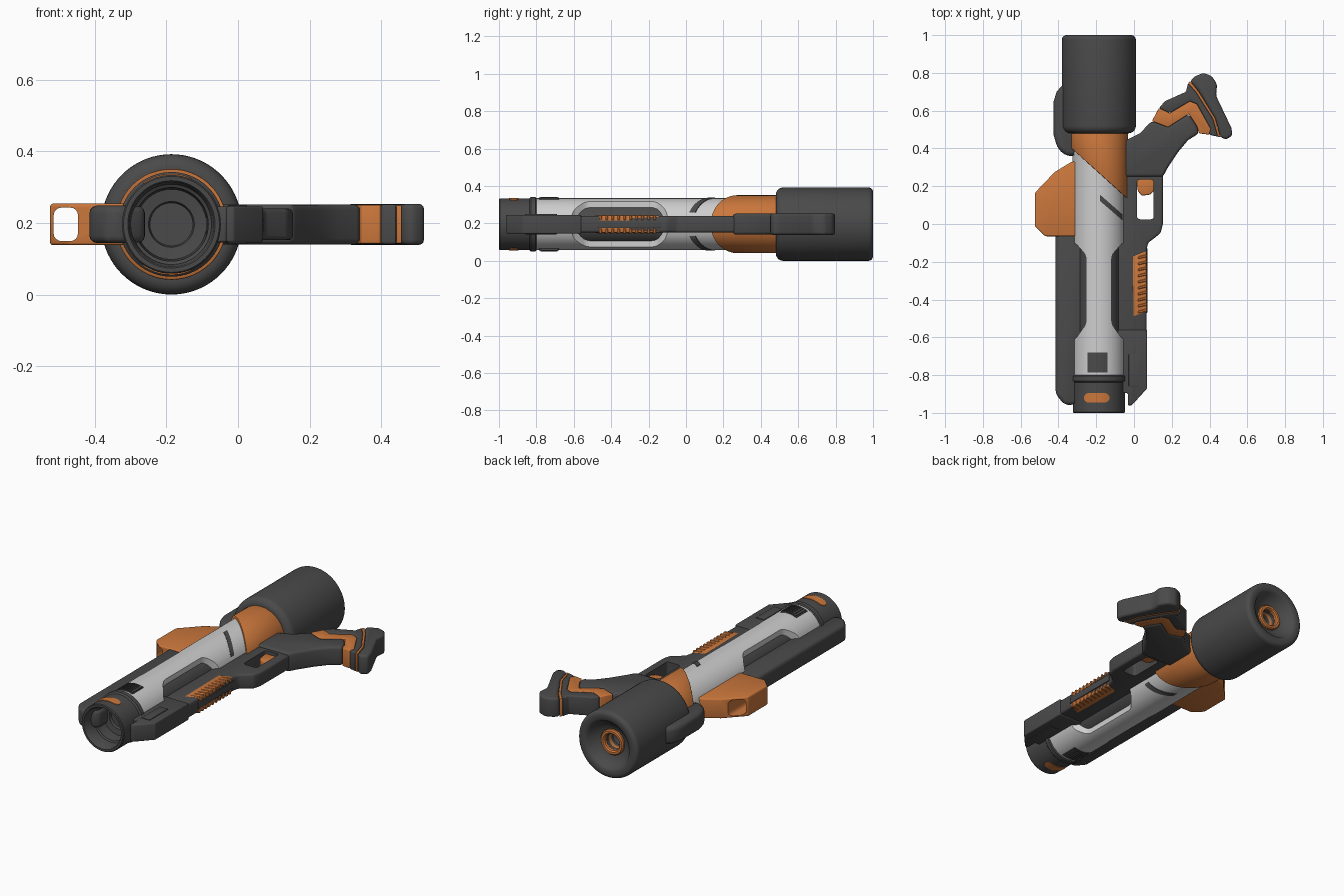
import bpy, bmesh, math
from mathutils import Vector

if "Cube" in bpy.data.objects:
    bpy.data.objects.remove(bpy.data.objects["Cube"])

CX, CZ = -0.186, 0.196          # barrel axis


def material(name, rgb):
    m = bpy.data.materials.new(name)
    m.diffuse_color = (*rgb, 1)
    m.use_nodes = True
    m.node_tree.nodes["Principled BSDF"].inputs["Base Color"].default_value = m.diffuse_color
    return m


DARK = material("dark grey", (0.068, 0.068, 0.068))
ORANGE = material("orange", (0.60, 0.185, 0.045))
WHITE = material("light grey", (0.62, 0.62, 0.62))


def activate(ob):
    bpy.ops.object.select_all(action='DESELECT')
    ob.select_set(True)
    bpy.context.view_layer.objects.active = ob


def finish(name, bm, mat, bevel=0.0, segs=3):
    bmesh.ops.remove_doubles(bm, verts=bm.verts, dist=1e-5)
    bmesh.ops.recalc_face_normals(bm, faces=bm.faces)
    me = bpy.data.meshes.new(name)
    bm.to_mesh(me)
    bm.free()
    ob = bpy.data.objects.new(name, me)
    bpy.context.collection.objects.link(ob)
    me.materials.append(mat)
    activate(ob)
    if bevel:
        b = ob.modifiers.new("bevel", 'BEVEL')
        b.width, b.segments, b.limit_method = bevel, segs, 'ANGLE'
        b.angle_limit = math.radians(25)
        bpy.ops.object.modifier_apply(modifier="bevel")
    bpy.ops.object.shade_smooth_by_angle(angle=math.radians(35))
    return ob


def prism(name, pts, half, mat, bevel=0.0, z=CZ, segs=3):
    """Top-view outline extruded up and down from height z."""
    bm = bmesh.new()
    f = bm.faces.new([bm.verts.new((x, y, z - half)) for x, y in pts])
    ext = bmesh.ops.extrude_face_region(bm, geom=[f])
    verts = [v for v in ext['geom'] if isinstance(v, bmesh.types.BMVert)]
    bmesh.ops.translate(bm, verts=verts, vec=(0, 0, 2 * half))
    return finish(name, bm, mat, bevel, segs)


def rect(x0, x1, y0, y1):
    return [(x0, y0), (x1, y0), (x1, y1), (x0, y1)]


def lathe_mesh(profile, n=72):
    bm = bmesh.new()
    rings = [[bm.verts.new((CX + r * math.cos(2 * math.pi * i / n), y,
                            CZ + r * math.sin(2 * math.pi * i / n)))
              for i in range(n)] for r, y in profile]
    for a, b in zip(rings, rings[1:]):
        for i in range(n):
            j = (i + 1) % n
            bm.faces.new((a[i], a[j], b[j], b[i]))
    bmesh.ops.remove_doubles(bm, verts=bm.verts, dist=1e-5)
    return bm


def lathe(name, profile, mat):
    return finish(name, lathe_mesh(profile), mat)


def cut(ob, cutter):
    m = ob.modifiers.new("cut", 'BOOLEAN')
    m.operation, m.object, m.solver = 'DIFFERENCE', cutter, 'EXACT'
    activate(ob)
    bpy.ops.object.modifier_apply(modifier="cut")
    bpy.data.objects.remove(cutter)
    activate(ob)
    bpy.ops.object.shade_smooth_by_angle(angle=math.radians(35))


def wrap(name, q, r, mat, rounded=False, n=14):
    """Thin plate given by a top-view quad, laid on the barrel, above and below."""
    for side, sgn in (("top", 1), ("bottom", -1)):
        bm = bmesh.new()
        q0, q1, q2, q3 = [Vector(p) for p in q]
        rows = []
        for i in range(n + 1):
            u = i / n
            a, b = q0.lerp(q1, u), q3.lerp(q2, u)
            k = 1.0
            if rounded:
                e = max(0, (abs(2 * u - 1) - 0.65) / 0.35)
                k = max(0.3, math.sqrt(1 - e * e))
            mid = (a + b) / 2
            row = []
            for p in (mid + (a - mid) * k, mid + (b - mid) * k):
                h = math.sqrt(max(0, r * r - (p.x - CX) ** 2))
                row.append([bm.verts.new((p.x, p.y, CZ + sgn * (h - d))) for d in (0, 0.009)])
            rows.append(row)
        for (a, b), (c, d) in zip(rows, rows[1:]):
            for f in ((a[0], b[0], d[0], c[0]), (a[1], b[1], d[1], c[1]),
                      (a[0], a[1], c[1], c[0]), (b[0], b[1], d[1], d[0])):
                bm.faces.new(f)
        for a, b in (rows[0], rows[-1]):
            bm.faces.new((a[0], a[1], b[1], b[0]))
        finish(f"{name}_{side}", bm, mat)


# Barrel shell with long side openings over a dark inner tube
barrel = lathe("barrel_shell", [(0, -0.82), (0.139, -0.82), (0.139, 0.45), (0, 0.45)], WHITE)
for s in (-1, 1):
    pts = [(0.068, -0.165), (0.068, -0.53), (0.125, -0.61), (0.2, -0.63),
           (0.2, -0.08), (0.125, -0.10)]
    cut(barrel, prism("side_cutter", [(CX + s * x, y) for x, y in pts], 0.3, WHITE, 0.018))
lathe("inner_tube", [(0, -0.7), (0.112, -0.7), (0.112, 0.0), (0, 0.0)], DARK)

# Muzzle with lip and stepped bore
lathe("muzzle", [(0, -0.80), (0.140, -0.80), (0.146, -0.805), (0.146, -0.83), (0.138, -0.838),
                 (0.138, -0.995), (0.134, -1.0), (0.122, -1.0), (0.118, -0.995), (0.112, -0.92),
                 (0.103, -0.915), (0.098, -0.85), (0.064, -0.845), (0.06, -0.83), (0, -0.83)], DARK)
wrap("muzzle_slot", rect(-0.265, -0.13, -0.945, -0.895), 0.141, ORANGE, True)
wrap("vent_plate", rect(-0.245, -0.14, -0.785, -0.68), 0.142, DARK)
for i in range(7):
    x = -0.239 + i * 0.0148
    wrap(f"vent_rib_{i}", rect(x, x + 0.007, -0.778, -0.687), 0.146, DARK, n=2)
wrap("slash_groove", [(-0.18, 0.155), (-0.062, 0.052), (-0.062, 0.02), (-0.18, 0.122)], 0.142, DARK)

# Orange collar, cut on the slant
bm = lathe_mesh([(0, 0.05), (0.155, 0.05), (0.155, 0.52), (0, 0.52)])
a, b = Vector((-0.335, 0.405, 0)), Vector((-0.031, 0.13, 0))
d = b - a
res = bmesh.ops.bisect_plane(bm, geom=bm.verts[:] + bm.edges[:] + bm.faces[:], plane_co=a,
                             plane_no=Vector((d.y, -d.x, 0)), clear_outer=True)
bmesh.ops.holes_fill(bm, edges=[e for e in bm.edges if e.is_boundary])
finish("collar", bm, ORANGE, 0.004, 2)

# Rear drum with recessed nozzle
arc = [(0.156 + 0.04 * math.sin(t), 0.52 - 0.04 * math.cos(t)) for t in
       [math.pi / 2 * i / 6 for i in range(7)]]
back = [(0.171 + 0.025 * math.cos(t), 0.975 + 0.025 * math.sin(t)) for t in
        [math.pi / 2 * i / 5 for i in range(6)]]
lathe("rear_drum", [(0, 0.48)] + arc + back +
      [(0.15, 1.0), (0.137, 0.992), (0.128, 0.975), (0.085, 0.945), (0.046, 0.94),
       (0.046, 0.88), (0.025, 0.87), (0, 0.87)], DARK)
lathe("nozzle_ring", [(0.074, 0.93), (0.074, 0.955), (0.068, 0.962), (0.055, 0.962),
                      (0.048, 0.955), (0.045, 0.90), (0.074, 0.90)], ORANGE)

# Left rail, drum bump and orange side housing
prism("left_rail", [(-0.26, -0.92), (-0.325, -0.96), (-0.37, -0.955), (-0.415, -0.90),
                    (-0.415, 0.0), (-0.26, 0.0)], 0.052, DARK, 0.02)
prism("drum_bump", [(-0.30, 0.36), (-0.36, 0.36), (-0.405, 0.40), (-0.425, 0.47), (-0.425, 0.65),
                    (-0.41, 0.70), (-0.37, 0.745), (-0.30, 0.745)], 0.052, DARK, 0.025)
housing = prism("side_housing", [(-0.26, -0.065), (-0.47, -0.065), (-0.525, -0.012), (-0.525, 0.165),
                                 (-0.42, 0.275), (-0.33, 0.33), (-0.26, 0.33)], 0.058, ORANGE, 0.008)
hole = prism("hole_cutter", rect(-0.515, -0.447, -0.3, 0.5), 0.047, ORANGE)
activate(hole)
bv = hole.modifiers.new("bevel", 'BEVEL')
bv.width, bv.segments = 0.022, 4
bpy.ops.object.modifier_apply(modifier="bevel")
cut(housing, hole)

# Right frame with trigger opening
frame = prism("trigger_frame", [(-0.09, 0.30), (0.153, 0.30), (0.153, 0.0), (0.14, -0.05),
                                (0.074, -0.10), (0.066, -0.14), (0.066, -0.58), (-0.09, -0.58)],
              0.044, DARK, 0.012)
cut(frame, prism("trigger_cutter", rect(0.016, 0.104, 0.025, 0.235), 0.2, DARK, 0.015))
prism("trigger", [(0.012, 0.24), (0.108, 0.24), (0.106, 0.175), (0.085, 0.155), (0.04, 0.15),
                  (0.02, 0.175)], 0.025, ORANGE, 0.008)
prism("fore_block", [(-0.09, -0.56), (0.07, -0.56), (0.07, -0.87), (-0.012, -0.96),
                     (-0.033, -0.96), (-0.033, -0.895), (-0.09, -0.895)], 0.05, DARK, 0.006)
for s in (-1, 1):
    prism("fore_panel", rect(-0.028, 0.025, -0.86, -0.69), 0.004, DARK, 0.002, CZ + s * 0.05)

# Ribbed orange hand grip with dark centre strip
prism("hand_grip", [(-0.01, -0.17), (0.064, -0.14), (0.068, -0.465), (-0.005, -0.495)],
      0.046, ORANGE, 0.008)
prism("grip_strip", rect(0.03, 0.0715, -0.47, -0.13), 0.02, DARK, 0.002)
for s in (-1, 1):
    for i in range(10):
        y = -0.462 + i * 0.032
        prism(f"grip_rib_{i}", [(0.022, y - 0.012), (0.07, y), (0.07, y + 0.014), (0.022, y + 0.002)],
              0.013, ORANGE, 0.003, CZ + s * 0.036, 1)

# Shoulder stock: grip, orange band, heel, orange seam, butt pad
prism("stock_grip", [(-0.09, 0.42), (-0.03, 0.45), (0.03, 0.48), (0.095, 0.545), (0.18, 0.512),
                     (0.29, 0.582), (0.333, 0.518), (0.344, 0.48), (0.286, 0.444), (0.233, 0.38),
                     (0.18, 0.30), (0.153, 0.25), (-0.09, 0.25)], 0.056, DARK, 0.016)
prism("stock_band", [(0.095, 0.545), (0.132, 0.614), (0.19, 0.587), (0.296, 0.65), (0.333, 0.635),
                     (0.407, 0.503), (0.397, 0.473), (0.344, 0.48), (0.333, 0.518), (0.29, 0.582),
                     (0.18, 0.512)], 0.054, ORANGE, 0.005)
prism("stock_heel", [(0.132, 0.614), (0.164, 0.65), (0.275, 0.70), (0.286, 0.745), (0.328, 0.698),
                     (0.418, 0.556), (0.444, 0.462), (0.397, 0.473), (0.407, 0.503),
                     (0.333, 0.635), (0.296, 0.65), (0.19, 0.587)], 0.056, DARK, 0.008)
prism("stock_seam", [(0.286, 0.745), (0.297, 0.757), (0.34, 0.705), (0.43, 0.56), (0.458, 0.46),
                     (0.444, 0.462), (0.418, 0.556), (0.328, 0.698)], 0.053, ORANGE, 0.003)
prism("butt_pad", [(0.297, 0.757), (0.32, 0.78), (0.365, 0.80), (0.41, 0.785), (0.44, 0.74),
                   (0.434, 0.68), (0.515, 0.51), (0.522, 0.47), (0.487, 0.447), (0.458, 0.46),
                   (0.43, 0.56), (0.34, 0.705)], 0.057, DARK, 0.014)
